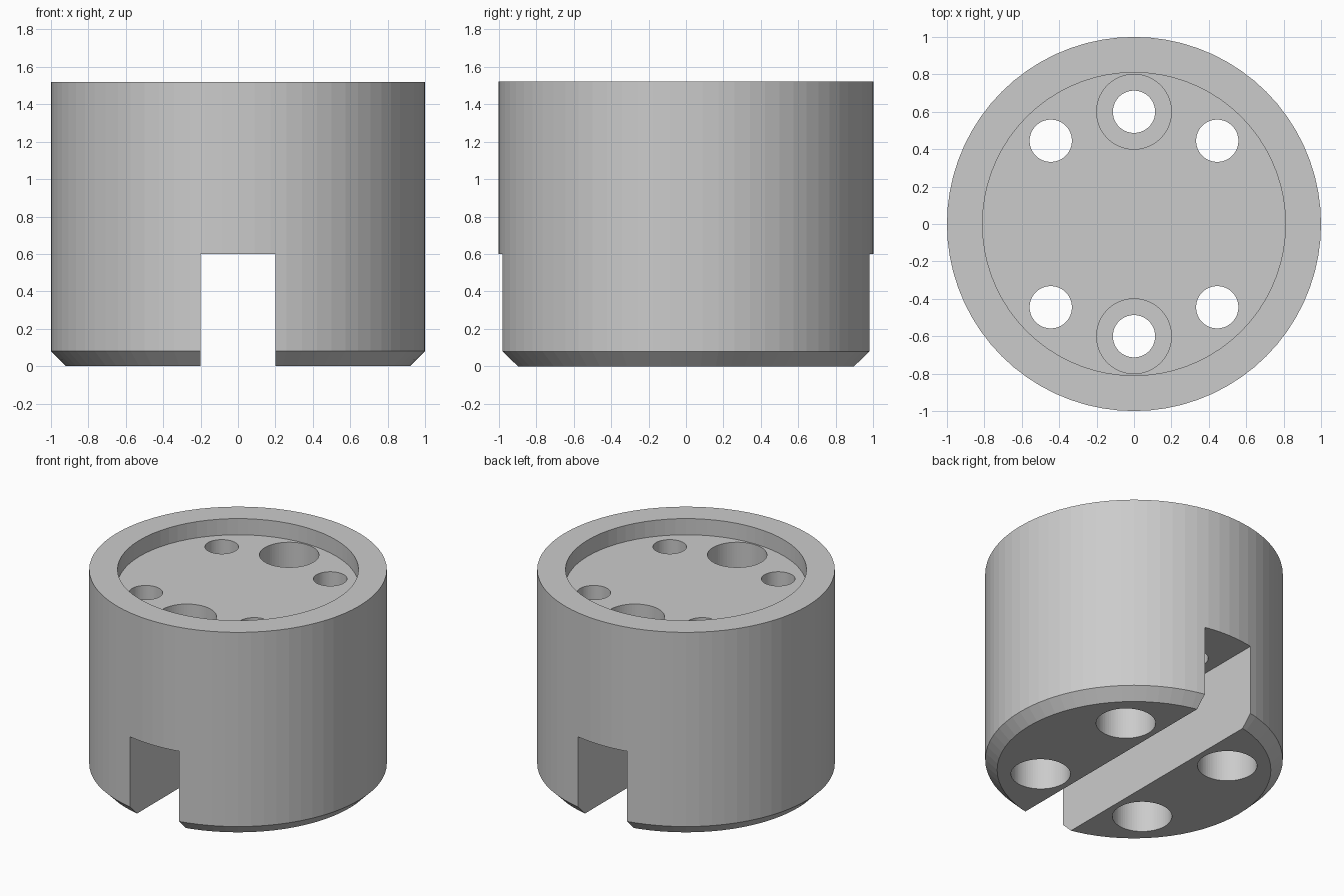
import bpy
import bmesh
from math import tau
from mathutils import Vector

default = bpy.data.objects.get("Cube")
if default:
    bpy.data.objects.remove(default, do_unlink=True)

HEIGHT, FLOOR, SLOT_TOP = 1.52, 1.40, 0.60
SLOT_HALF, CHAMFER = 0.20, 0.08
HOLE, BORE = 0.113, 0.20
SIDES = 72

steel = bpy.data.materials.new("plain grey")
steel.use_nodes = True
grey = (0.6, 0.6, 0.6, 1)
steel.diffuse_color = grey
steel.node_tree.nodes["Principled BSDF"].inputs["Base Color"].default_value = grey


def add_object(name, bm, location=(0, 0, 0)):
    bmesh.ops.recalc_face_normals(bm, faces=bm.faces)
    mesh = bpy.data.meshes.new(name)
    bm.to_mesh(mesh)
    bm.free()
    mesh.materials.append(steel)
    obj = bpy.data.objects.new(name, mesh)
    obj.location = location
    bpy.context.collection.objects.link(obj)
    return obj


def turned(name, profile, x=0, y=0):
    """Closed solid turned about a vertical axis from (radius, height) pairs."""
    bm = bmesh.new()
    verts = [bm.verts.new((r, 0, z)) for r, z in profile]
    edges = [bm.edges.new(pair) for pair in zip(verts, verts[1:])]
    bmesh.ops.spin(bm, geom=verts + edges, cent=(0, 0, 0), axis=(0, 0, 1),
                   angle=tau, steps=SIDES, use_duplicate=False)
    bmesh.ops.remove_doubles(bm, verts=bm.verts, dist=0.0001)
    return add_object(name, bm, (x, y, 0))


def stepped(name, x, y, lower, upper, step):
    """Through hole cutter whose radius changes at the step height."""
    return turned(name, [(0, -0.1), (lower, -0.1), (lower, step),
                         (upper, step), (upper, HEIGHT + 0.1), (0, HEIGHT + 0.1)], x, y)


# Chamfered body with a shallow round recess in the top
body = turned("slotted_body", [
    (0, 0), (1 - CHAMFER, 0), (1, CHAMFER), (1, HEIGHT),
    (0.81, HEIGHT), (0.81, FLOOR), (0, FLOOR)])

# Slot running front to back through the underside
bm = bmesh.new()
bmesh.ops.create_cube(bm, size=1)
bmesh.ops.scale(bm, vec=Vector((2 * SLOT_HALF, 3, SLOT_TOP + 0.2)), verts=bm.verts)
cutters = [add_object("slot_cutter", bm, (0, 0, SLOT_TOP / 2 - 0.1))]

# Screw holes: two counterbored from above, four from below
for sy in (-1, 1):
    cutters.append(stepped("top_bore_cutter", 0, sy * 0.60, HOLE, BORE, 1.0))
    for sx in (-1, 1):
        cutters.append(stepped("bottom_bore_cutter", sx * 0.445, sy * 0.445,
                               BORE, HOLE, 0.7))

# Cut everything out of the body
bpy.context.view_layer.objects.active = body
for cutter in cutters:
    cutter.hide_render = True
    mod = body.modifiers.new("cut", "BOOLEAN")
    mod.operation = "DIFFERENCE"
    mod.solver = "EXACT"
    mod.object = cutter
    bpy.ops.object.modifier_apply(modifier=mod.name)
    bpy.data.objects.remove(cutter, do_unlink=True)
